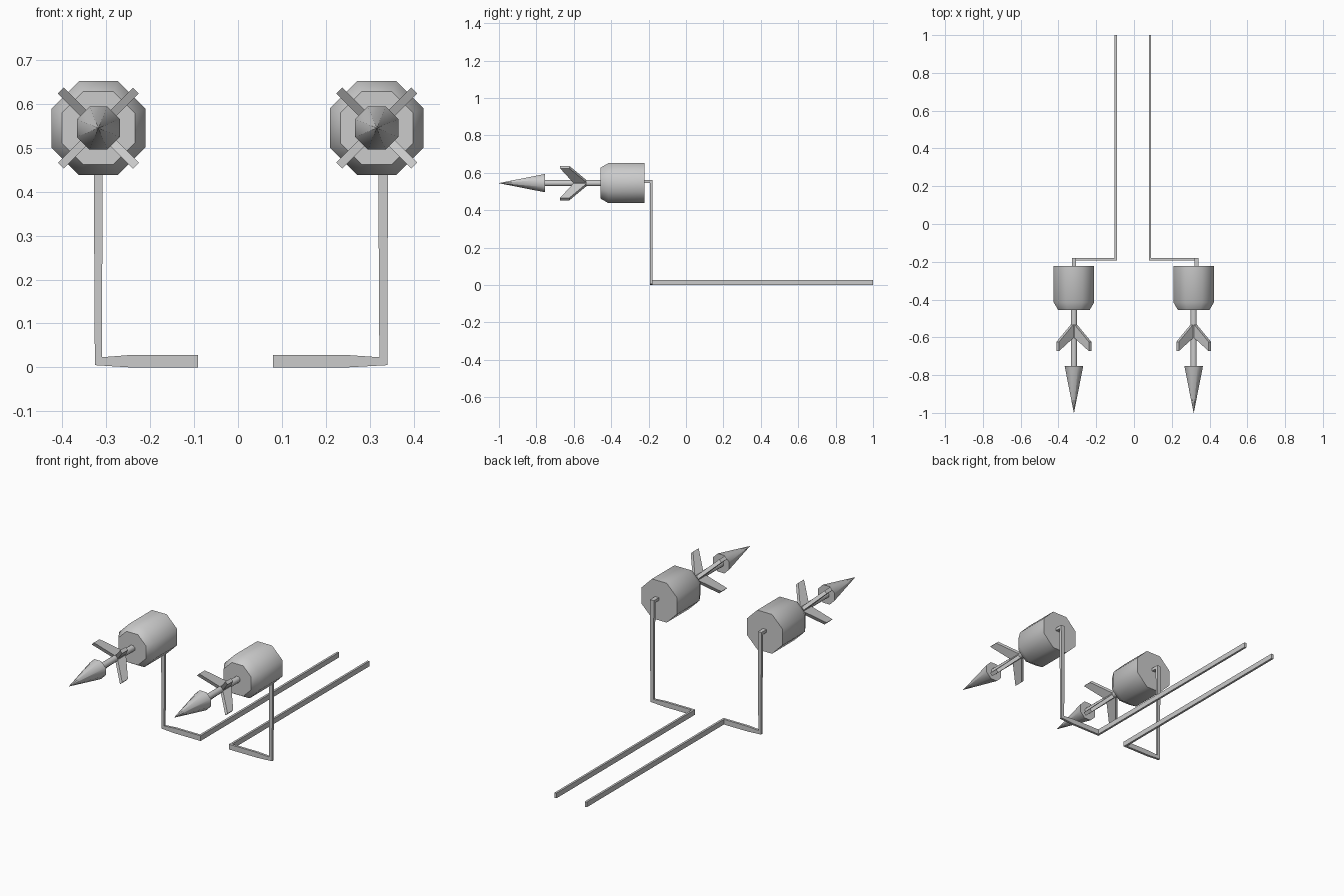
import bpy, bmesh, math

if "Cube" in bpy.data.objects:
    bpy.data.objects.remove(bpy.data.objects["Cube"])

AXIS_Z = 0.545          # height of the missile-like body axis
SIDES = 8


def finish(name, bm, smooth=False):
    bmesh.ops.recalc_face_normals(bm, faces=bm.faces)
    me = bpy.data.meshes.new(name)
    bm.to_mesh(me)
    bm.free()
    ob = bpy.data.objects.new(name, me)
    bpy.context.collection.objects.link(ob)
    if smooth:
        bpy.ops.object.select_all(action='DESELECT')
        ob.select_set(True)
        bpy.context.view_layer.objects.active = ob
        bpy.ops.object.shade_smooth_by_angle(angle=math.radians(50))
    return ob


def skin(name, rings, smooth=False):
    """Bridge a list of point rings into a capped tube."""
    bm = bmesh.new()
    loops = [[bm.verts.new(p) for p in ring] for ring in rings]
    for a, b in zip(loops, loops[1:]):
        n = len(a)
        for i in range(n):
            j = (i + 1) % n
            bm.faces.new((a[i], a[j], b[j], b[i]))
    bm.faces.new(loops[0])
    bm.faces.new(loops[-1])
    return finish(name, bm, smooth)


def lathe(name, cx, profile):
    """Eight-sided turning along y; profile holds (flat radius, y)."""
    k = 1 / math.cos(math.pi / SIDES)
    rings = []
    for r, y in profile:
        angs = [math.tau * (i + 0.5) / SIDES for i in range(SIDES)]
        rings.append([(cx + r * k * math.cos(a), y, AXIS_Z + r * k * math.sin(a))
                      for a in angs])
    return skin(name, rings, True)


def barb(name, cx, ang):
    """Swept-forward blade leaving the shaft at angle ang."""
    c, s = math.cos(ang), math.sin(ang)
    rings = []
    for r, y_back, y_front in ((0.005, -0.525, -0.598), (0.121, -0.624, -0.673)):
        rings.append([(cx + r * c - t * s, y, AXIS_Z + r * s + t * c)
                      for t, y in ((-0.0095, y_back), (0.0095, y_back),
                                   (0.0095, y_front), (-0.0095, y_front))])
    return skin(name, rings)


def support(name, a, b, mid, low, high):
    """Bent rod: long rail, sideways run, upright, short tail into the barrel."""
    yb, yf = -0.179, -0.192
    (lo, li), (ho, hi) = low, high

    skin(name, [
        [(a, 1, 0), (a, 1, .028), (b, 1, .028), (b, 1, 0)],
        [(a, yb, 0), (a, yb, .028), (b, yf, .028), (b, yf, 0)],
        [(mid, yb, 0), (mid, yb, .028), (mid, yf, .028), (mid, yf, 0)],
        [(lo, yb, .005), (li, yb, .023), (li, yf, .023), (lo, yf, .005)],
        [(ho, yb, .561), (hi, yb, .561), (hi, yf, .545), (ho, yf, .545)],
        [(ho, -.23, .561), (hi, -.23, .561), (hi, -.23, .545), (ho, -.23, .545)],
    ])


for side, cx in (("left", -0.318), ("right", 0.316)):
    lathe(f"{side}_barrel", cx, [(.083, -.456), (.107, -.415), (.107, -.222)])
    lathe(f"{side}_shaft", cx, [(.016, -.77), (.016, -.44)])
    lathe(f"{side}_point", cx, [(.0005, -1.0), (.049, -.753)])
    for i in range(4):
        barb(f"{side}_barb_{i + 1}", cx, math.radians(45 + 90 * i))

# The two rods are near mirror images with slightly different offsets
support("left_support", -.103, -.091, -.247, (-.326, -.310), (-.329, -.308))
support("right_support", .091, .0795, .25, (.340, .322), (.342, .319))
